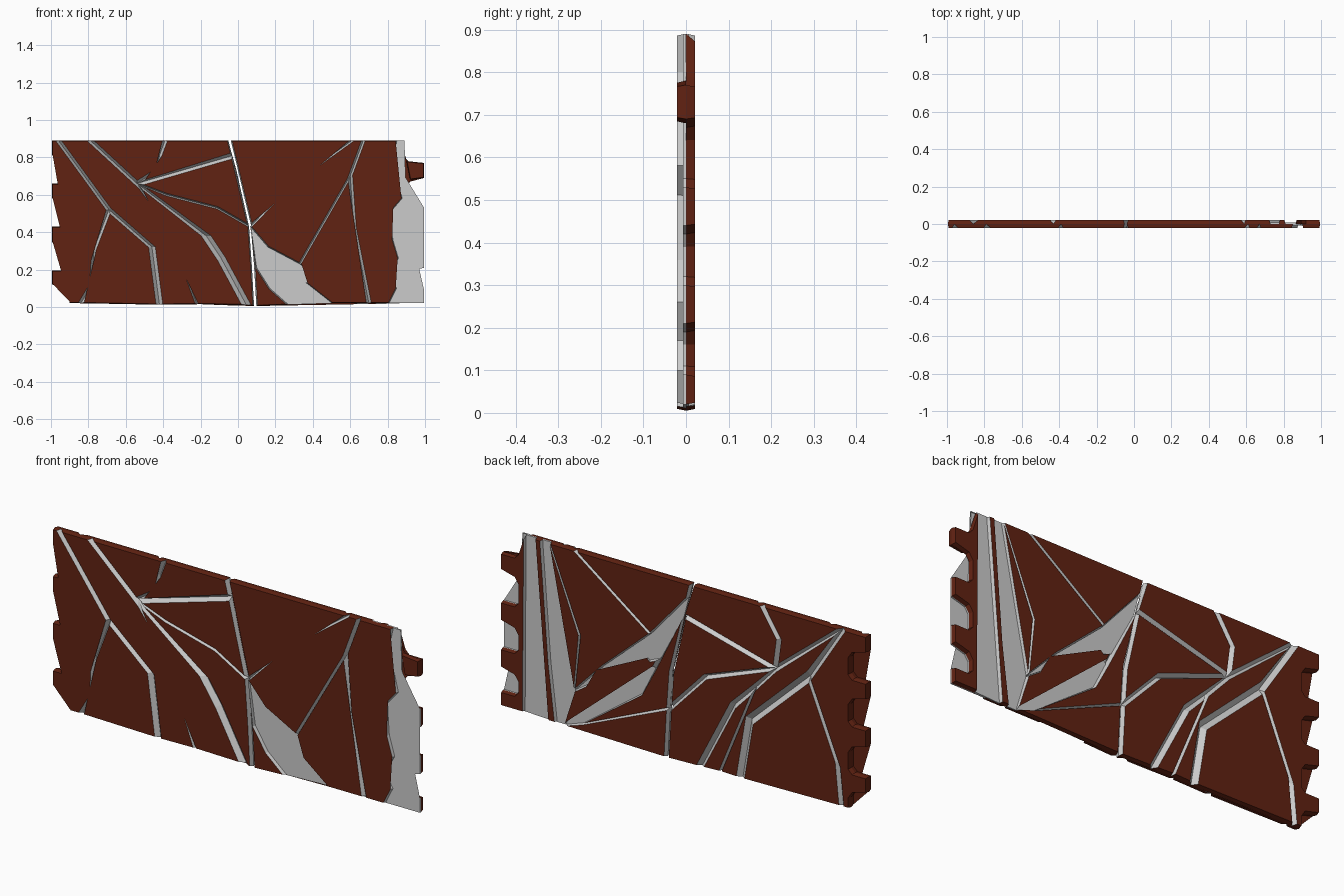
import bpy, bmesh
from mathutils import Vector

if "Cube" in bpy.data.objects:
    bpy.data.objects.remove(bpy.data.objects["Cube"])

brown = bpy.data.materials.new("brown_paint")
brown.diffuse_color = (0.12, 0.016, 0.006, 1)
brown.use_nodes = True
brown.node_tree.nodes["Principled BSDF"].inputs["Base Color"].default_value = brown.diffuse_color
HALF = 0.021      # half thickness of the panel
RECESS = 0.007    # height of bare broken areas above the mid plane


def tabs(side, spans, base):
    """Toothed end outline, listed from top to bottom."""
    pts = []
    for z0, z1 in spans:
        if z1 < 0.88:
            pts += [(side * base, z1 + 0.02), (side * (base + 0.02), z1)]
        pts += [(side * 0.995, z1), (side * 0.995, z0)]
        if z0 > 0.05:
            pts += [(side * (base + 0.02), z0 - 0.02), (side * base, z0 - 0.05)]
    return pts


left_end = tabs(-1, [(.81, .89), (.58, .66), (.345, .43), (.12, .195)], .9) + [(-.9, .02)]
right_low = [(.44, .53), (.21, .3), (.02, .09)]
right_end = tabs(1, [(.69, .77)] + right_low, .9)


def inset(pts, dist):
    """Move every edge of a counter-clockwise outline inward by its own distance."""
    out, n = [], len(pts)
    for i in range(n):
        p, a, b = pts[i], pts[i - 1], pts[(i + 1) % n]
        u, v = (p - a).normalized(), (b - p).normalized()
        nu, nv = Vector((-u.y, u.x)), Vector((-v.y, v.x))
        d1, d2 = dist[i - 1], dist[i]
        det = nu.x * nv.y - nu.y * nv.x
        if abs(det) < 0.15:
            m = (nu * d1 + nv * d2) / 2
        else:
            m = Vector((d1 * nv.y - d2 * nu.y, nu.x * d2 - nv.x * d1)) / det
        lim = 3 * max(d1, d2)
        if m.length > lim:
            m *= lim / m.length
        out.append(p + m)
    return out


def build_layer(label, sign, nodes, shards, bare, widths, gap):
    """Shards on one side of the panel; shared edges become bare, sloping cracks."""
    nodes = dict(nodes)
    ends = {}
    for key, pts in (("LEFT", left_end), ("RIGHT", right_end),
                     ("RIGHTLOW", tabs(1, right_low, .9))):
        names = [key + str(i) for i in range(len(pts))]
        nodes.update(zip(names, pts))
        ends[key] = names
    cells = []
    for text, is_bare in [(s, False) for s in shards] + [(s, True) for s in bare]:
        names = []
        for w in text.split():
            names += ends.get(w, [w])
        area = sum(nodes[names[i - 1]][0] * nodes[names[i]][1]
                   - nodes[names[i]][0] * nodes[names[i - 1]][1] for i in range(len(names)))
        cells.append((names if area > 0 else names[::-1], is_bare))
    count = {}
    for names, _ in cells:
        for i, a in enumerate(names):
            e = frozenset((a, names[(i + 1) % len(names)]))
            count[e] = count.get(e, 0) + 1
    bare_edges = {frozenset((n[i - 1], n[i])) for n, g in cells if g for i in range(len(n))}
    wide = {frozenset(k.split()): v for k, v in widths.items()}
    for num, (names, is_bare) in enumerate(cells):
        edges = [frozenset((a, names[(i + 1) % len(names)])) for i, a in enumerate(names)]
        pts = [Vector(nodes[a]) for a in names]
        shared = [count[e] > 1 for e in edges]
        main = [len(e & gap) == 2 for e in edges]
        mid = inset(pts, [0.006 if m else 0.0 for m in main])
        if is_bare:
            top, y = mid, RECESS
        else:
            top = inset(pts, [wide.get(e, .006 if e in bare_edges else .013) if s else .004
                              for e, s in zip(edges, shared)])
            y = HALF
        bm = bmesh.new()
        r0 = [bm.verts.new((p.x, 0, p.y)) for p in mid]
        r1 = [bm.verts.new((p.x, sign * y, p.y)) for p in top]
        bm.faces.new(r1).material_index = int(is_bare)
        for i in range(len(pts)):
            j = (i + 1) % len(pts)
            f = bm.faces.new((r0[i], r0[j], r1[j], r1[i]))
            f.material_index = int(is_bare or shared[i])
        if sign > 0:
            bmesh.ops.reverse_faces(bm, faces=bm.faces[:])
        bmesh.ops.triangulate(bm, faces=[f for f in bm.faces if len(f.verts) > 4])
        me = bpy.data.meshes.new(label)
        bm.to_mesh(me)
        bm.free()
        me.materials.append(brown)
        me.materials.append(None)
        kind = "bare_break" if is_bare else "shard"
        ob = bpy.data.objects.new(f"{label}_{kind}_{num + 1}", me)
        bpy.context.collection.objects.link(ob)


# front side: crack junctions
front = dict(
    a=(-.96, .89), b=(-.79, .89), c=(-.39, .89), d=(-.045, .89), e=(.61, .89), f=(.67, .89),
    h=(-.69, .52), i=(-.46, .32), j=(-.42, .012), k=(-.84, .02), k2=(-.78, .12), l=(-.77, .31),
    m=(-.54, .66), n=(-.43, .73), n2=(-.42, .81), o=(-.025, .81), q=(-.38, .6), p=(-.11, .53),
    r=(.065, .43), r2=(.08, .22), v=(.092, .005), s=(-.17, .38), s1=(-.09, .26), t=(.045, .01),
    u=(-.22, .015), u1=(-.37, .43), w=(.29, .66), x=(.6, .7), y=(.62, .42), z=(.7, .02),
    A=(.33, .23), B=(.16, .32), C=(.43, .16), D=(.36, .13), E=(.5, .02), F=(.27, .012),
    G=(.17, .1), H=(.1, .21), g=(.85, .89), g0=(.89, .89), g1=(.83, .8), g2=(.85, .7),
    g3=(.88, .58), g4=(.82, .51), g5=(.83, .36), g6=(.86, .26), g7=(.81, .17),
    g8=(.85, .1), g9=(.81, .02),
    T0=(.9, .78), T1=(.995, .77), T2=(.995, .69), T3=(.92, .68))
jag = "g g1 g2 g3 g4 g5 g6 g7 g8 g9"
build_layer("front", -1, front, [
    "a LEFT k k2 l h", "k k2 l h i j", "a b m u1 u j i h", "m s s1 t u u1",
    "m q p r r2 v t s1 s", "m o r p q", "m n n2 c d o", "b c n2 n m", "d e w r o",
    "e f x A B r w", f"f {jag} z y x", "x y z E D C A", "r H G F v r2", "T0 T1 T2 T3"],
    ["r B A C D E F G H", f"g0 RIGHTLOW {' '.join(jag.split()[::-1])}"],
    {"m u1": .008, "u1 u": .008, "m q": .007, "q p": .007, "p r": .007, "x A": .007,
     "e w": .008, "w r": .008, "m s": .016, "s s1": .022, "s1 t": .022,
     "i j": .018, "m o": .016, "f x": .01},
    {"d", "o", "r", "r2", "v"})

# back side: crack junctions
back = dict(
    a=(-.86, .89), c=(-.43, .89), d=(-.045, .89), e=(.59, .89), f=(.73, .89), f2=(.775, .89),
    g=(.81, .89), g2=(.865, .89), G2=(.87, .02), G1=(.74, .015), L=(.73, .3), E2=(.695, .015),
    h=(-.68, .61), i=(-.36, .31), j=(-.31, .012), k=(-.86, .02), k2=(-.84, .22),
    m=(-.5, .6), m1=(-.39, .48), n=(-.52, .75), s=(-.27, .36), t=(-.09, .01), u=(-.2, .015),
    p=(-.12, .46), X=(-.03, .83), o=(-.002, .73), r=(.065, .43), r2=(.078, .25), v=(.092, .005),
    w=(.18, .59), q=(.13, .48), A=(.44, .36), C=(.595, .2), D=(.25, .43), K=(.565, .48),
    E=(.65, .015), F=(.47, .33), G=(.2, .46), H=(.16, .42), I=(.23, .28), J=(.55, .05))
build_layer("back", 1, back, [
    "a LEFT k k2 h", "h i j k k2", "a m m1 u j i h", "m1 s t u", "m p r2 v t s m1",
    "m o r r2 p", "m n c d X o", "a c n m", "d e w X", "e f K C A w", "f K C",
    "C D q H G F E", "o q H I J r2 r", "r2 J E v", "f2 g G1 E2 L", "g2 RIGHT G2"],
    ["X w A C D q o", "E F G H I J", "f f2 L E2 E C", "g g2 G2 G1"],
    {"a h": .02, "h i": .024, "i j": .022, "a m": .014, "m1 s": .018, "s t": .018,
     "m1 u": .007, "h k2": .009, "e w": .007, "f K": .006, "K C": .006, "r2 J": .006},
    {"d", "X", "o", "r", "r2", "v"})
